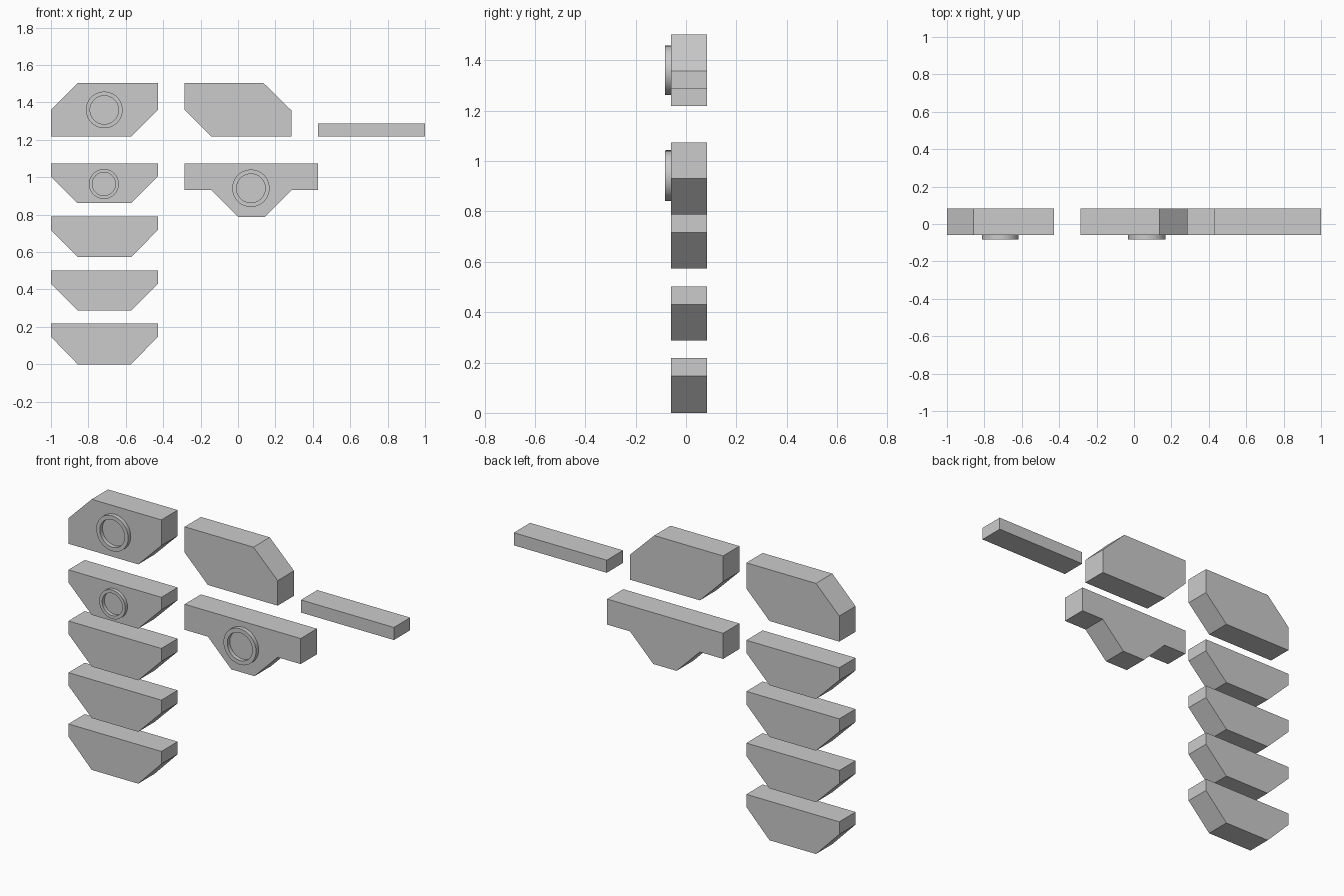
import bpy, bmesh, math

if "Cube" in bpy.data.objects:
    bpy.data.objects.remove(bpy.data.objects["Cube"])

FRONT, BACK = -0.06, 0.083


def make_object(name, bm):
    bmesh.ops.recalc_face_normals(bm, faces=bm.faces)
    mesh = bpy.data.meshes.new(name)
    bm.to_mesh(mesh)
    bm.free()
    obj = bpy.data.objects.new(name, mesh)
    bpy.context.collection.objects.link(obj)
    return obj


def plate(name, outline):
    """Extrude an x-z outline from the front plane to the back plane."""
    bm = bmesh.new()
    front = [bm.verts.new((x, FRONT, z)) for x, z in outline]
    back = [bm.verts.new((x, BACK, z)) for x, z in outline]
    bm.faces.new(front)
    bm.faces.new(back[::-1])
    n = len(outline)
    for i in range(n):
        j = (i + 1) % n
        bm.faces.new((front[i], front[j], back[j], back[i]))
    return make_object(name, bm)


def ring(name, x, z, outer, inner, depth, segments=48):
    """Raised open ring sitting on the front of a plate."""
    bm = bmesh.new()
    profile = [(outer, FRONT), (outer, FRONT - depth), (inner, FRONT - depth), (inner, FRONT)]
    loops = []
    for r, y in profile:
        loops.append([bm.verts.new((x + r * math.cos(2 * math.pi * i / segments), y,
                                    z + r * math.sin(2 * math.pi * i / segments)))
                      for i in range(segments)])
    for k in range(4):
        a, b = loops[k], loops[(k + 1) % 4]
        for i in range(segments):
            j = (i + 1) % segments
            bm.faces.new((a[i], a[j], b[j], b[i]))
    obj = make_object(name, bm)
    bpy.ops.object.select_all(action='DESELECT')
    bpy.context.view_layer.objects.active = obj
    obj.select_set(True)
    bpy.ops.object.shade_smooth_by_angle(angle=math.radians(35))


# Column of trapezoid plates on the left
for i, (top, low, height) in enumerate([(0.217, 0.0, 0.07), (0.502, 0.288, 0.072),
                                        (0.789, 0.574, 0.072), (1.073, 0.861, 0.07)]):
    plate(f"wedge_plate_{i + 1}", [(-1, top), (-1, top - height), (-0.857, low),
                                   (-0.571, low), (-0.429, top - height), (-0.429, top)])

# Two plates with opposite corners cut
plate("left_cut_plate", [(-1, 1.218), (-0.571, 1.218), (-0.429, 1.36),
                         (-0.429, 1.503), (-0.857, 1.503), (-1, 1.36)])
plate("right_cut_plate", [(-0.286, 1.503), (0.137, 1.503), (0.286, 1.357),
                          (0.286, 1.218), (-0.143, 1.218), (-0.286, 1.36)])

# Bar on the right
plate("bar", [(0.429, 1.218), (1, 1.218), (1, 1.288), (0.429, 1.288)])

# Broad plate with a tapered lower tab
plate("tabbed_plate", [(-0.286, 1.073), (-0.286, 0.931), (-0.143, 0.931), (0, 0.788),
                       (0.143, 0.788), (0.286, 0.931), (0.427, 0.931), (0.427, 1.073)])

# Raised rings
ring("left_plate_ring", -0.715, 1.36, 0.098, 0.076, 0.023)
ring("wedge_ring", -0.717, 0.964, 0.08, 0.062, 0.02)
ring("tabbed_plate_ring", 0.069, 0.941, 0.1, 0.077, 0.023)
